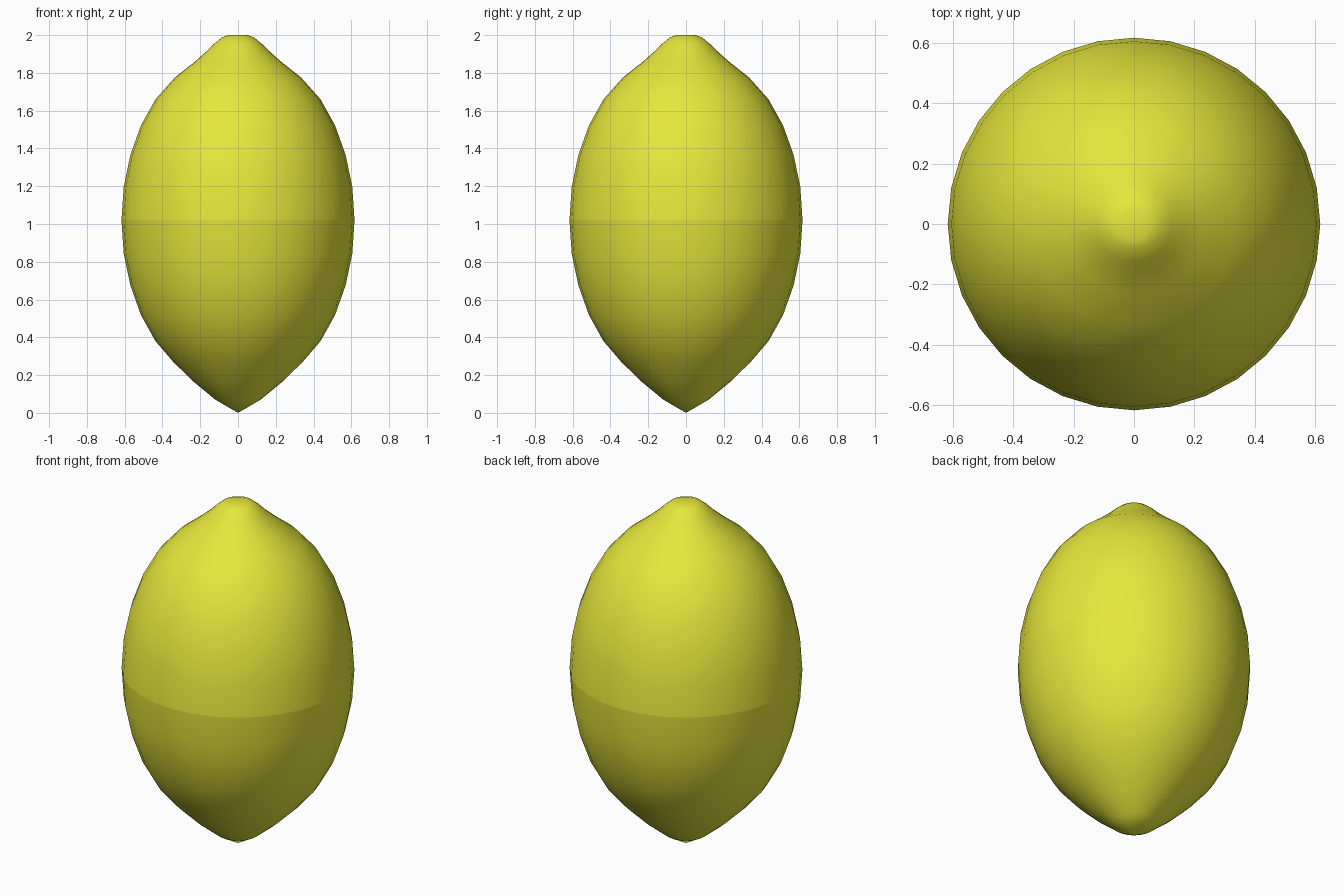
import bpy, bmesh
from math import cos, sin, pi

if "Cube" in bpy.data.objects:
    bpy.data.objects.remove(bpy.data.objects["Cube"])

SIDES = 32
SEAM_Z = 1.02

# Profile of the fruit as (radius, height), bottom point to rounded top nub
profile = [(0.12, 0.07), (0.235, 0.165), (0.34, 0.267), (0.437, 0.38),
           (0.514, 0.518), (0.57, 0.676), (0.605, 0.843), (0.617, SEAM_Z),
           (0.605, 1.197), (0.57, 1.365), (0.514, 1.522), (0.437, 1.66),
           (0.335, 1.775), (0.23, 1.858), (0.165, 1.915), (0.125, 1.955),
           (0.085, 1.988), (0.05, 2.0)]

bm = bmesh.new()
rings = [[bm.verts.new((r * cos(2 * pi * i / SIDES), r * sin(2 * pi * i / SIDES), z))
          for i in range(SIDES)] for r, z in profile]
bottom = bm.verts.new((0, 0, 0))
top = bm.verts.new((0, 0, 2.0))

# Skin the rings and close both ends with fans
for i in range(SIDES):
    j = (i + 1) % SIDES
    for a, b in zip(rings, rings[1:]):
        bm.faces.new((a[i], a[j], b[j], b[i]))
    bm.faces.new((bottom, rings[0][j], rings[0][i]))
    bm.faces.new((top, rings[-1][i], rings[-1][j]))

for f in bm.faces:
    f.smooth = True

# Crisp shading seam around the middle
for e in bm.edges:
    if all(abs(v.co.z - SEAM_Z) < 1e-4 for v in e.verts):
        e.smooth = False

mesh = bpy.data.meshes.new("lemon")
bm.to_mesh(mesh)
bm.free()
lemon = bpy.data.objects.new("lemon", mesh)
bpy.context.collection.objects.link(lemon)

# Yellow peel
peel = bpy.data.materials.new("yellow_peel")
peel.diffuse_color = (0.8, 0.8, 0.045, 1)
peel.use_nodes = True
peel.node_tree.nodes["Principled BSDF"].inputs["Base Color"].default_value = peel.diffuse_color
mesh.materials.append(peel)
